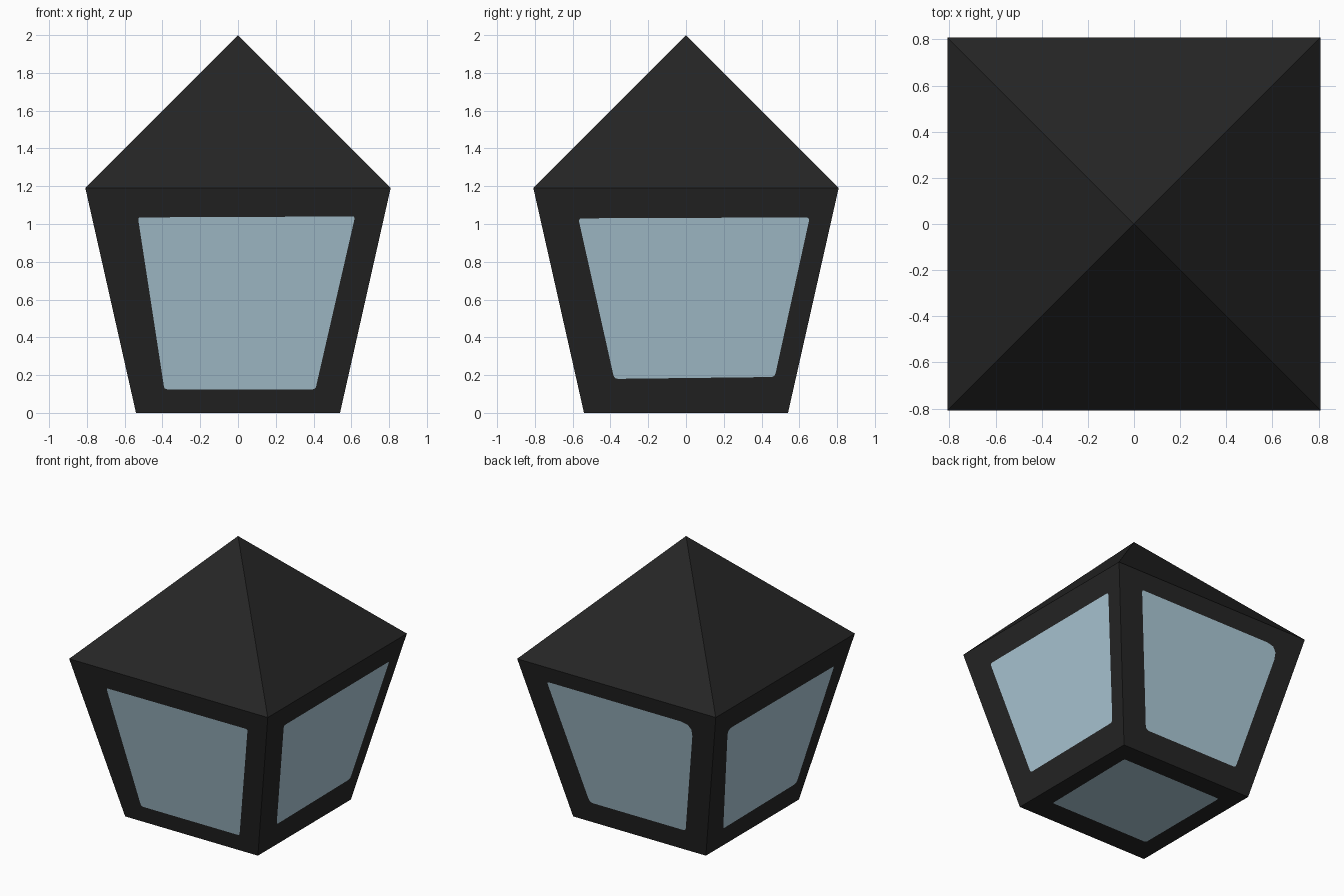
import bpy, bmesh, math
from mathutils import Matrix, Vector

if "Cube" in bpy.data.objects:
    bpy.data.objects.remove(bpy.data.objects["Cube"])

BASE, EAVE, EAVE_Z, APEX_Z = 0.54, 0.808, 1.19, 2.0


def material(name, rgb):
    m = bpy.data.materials.new(name)
    m.diffuse_color = (*rgb, 1)
    m.use_nodes = True
    m.node_tree.nodes["Principled BSDF"].inputs["Base Color"].default_value = m.diffuse_color
    return m


metal = material("dark metal", (0.0185, 0.0185, 0.0185))
glass = material("pale blue glass", (0.418, 0.591, 0.686))


def make_object(name, polygons, mat):
    bm = bmesh.new()
    for poly in polygons:
        bm.faces.new([bm.verts.new(p) for p in poly])
    bmesh.ops.remove_doubles(bm, verts=bm.verts, dist=1e-5)
    me = bpy.data.meshes.new(name)
    bm.to_mesh(me)
    bm.free()
    me.materials.append(mat)
    ob = bpy.data.objects.new(name, me)
    bpy.context.collection.objects.link(ob)


def rounded(corners, radii):
    """Round each corner of a 2D polygon; returns one point list per corner."""
    pts = [Vector(c) for c in corners]
    out = []
    for i, p in enumerate(pts):
        a = p + (pts[i - 1] - p).normalized() * radii[i]
        b = p + (pts[(i + 1) % 4] - p).normalized() * radii[i]
        out.append([a * (1 - t) ** 2 + p * 2 * t * (1 - t) + b * t * t
                    for t in (0, 0.33, 0.67, 1)])
    return out


def framed_pane(name, outer, corners, radii, place):
    """A flat metal frame with a flush glass pane filling its opening."""
    inner = rounded(corners, radii)
    outer = [Vector(c) for c in outer]
    frame = []
    for i in range(4):
        j = (i + 1) % 4
        frame.append([outer[i], outer[j], inner[j][0], inner[i][-1]])
        for a, b in zip(inner[i], inner[i][1:]):
            frame.append([outer[i], b, a])
    make_object(name + "_frame", [[place(p) for p in f] for f in frame], metal)
    make_object(name + "_glass", [[place(p) for c in inner for p in c]], glass)


# Four leaning walls: pane corners run bottom left, bottom right, top right, top left
walls = {
    "front": ([(-0.39, 0.125), (0.41, 0.125), (0.62, 1.04), (-0.53, 1.035)], (0.015,) * 4),
    "right": ([(-0.38, 0.18), (0.47, 0.19), (0.655, 1.035), (-0.57, 1.03)], (0.02,) * 4),
    "back": ([(-0.38, 0.16), (0.40, 0.16), (0.605, 1.07), (-0.585, 1.07)],
             (0.03, 0.02, 0.1, 0.015)),
    "left": ([(-0.387, 0.15), (0.46, 0.16), (0.626, 1.01), (-0.613, 1.016)],
             (0.015, 0.03, 0.015, 0.05)),
}
wall_outline = [(-BASE, 0), (BASE, 0), (EAVE, EAVE_Z), (-EAVE, EAVE_Z)]
for k, (name, (corners, radii)) in enumerate(walls.items()):
    turn = Matrix.Rotation(k * math.pi / 2, 3, 'Z')

    def on_wall(p, turn=turn):
        return turn @ Vector((p.x, -BASE - (EAVE - BASE) * p.y / EAVE_Z, p.y))

    framed_pane(name + "_wall", wall_outline, corners, radii, on_wall)

# Floor with its own pane, facing down
framed_pane("floor", [(-BASE, -BASE), (BASE, -BASE), (BASE, BASE), (-BASE, BASE)],
            [(-0.405, -0.395), (0.415, -0.395), (0.405, 0.36), (-0.405, 0.36)],
            (0.015,) * 4, lambda p: Vector((p.x, -p.y, 0)))

# Pyramid roof
eaves = [(-EAVE, -EAVE, EAVE_Z), (EAVE, -EAVE, EAVE_Z),
         (EAVE, EAVE, EAVE_Z), (-EAVE, EAVE, EAVE_Z)]
make_object("roof", [[eaves[i], eaves[(i + 1) % 4], (0, 0, APEX_Z)] for i in range(4)], metal)
